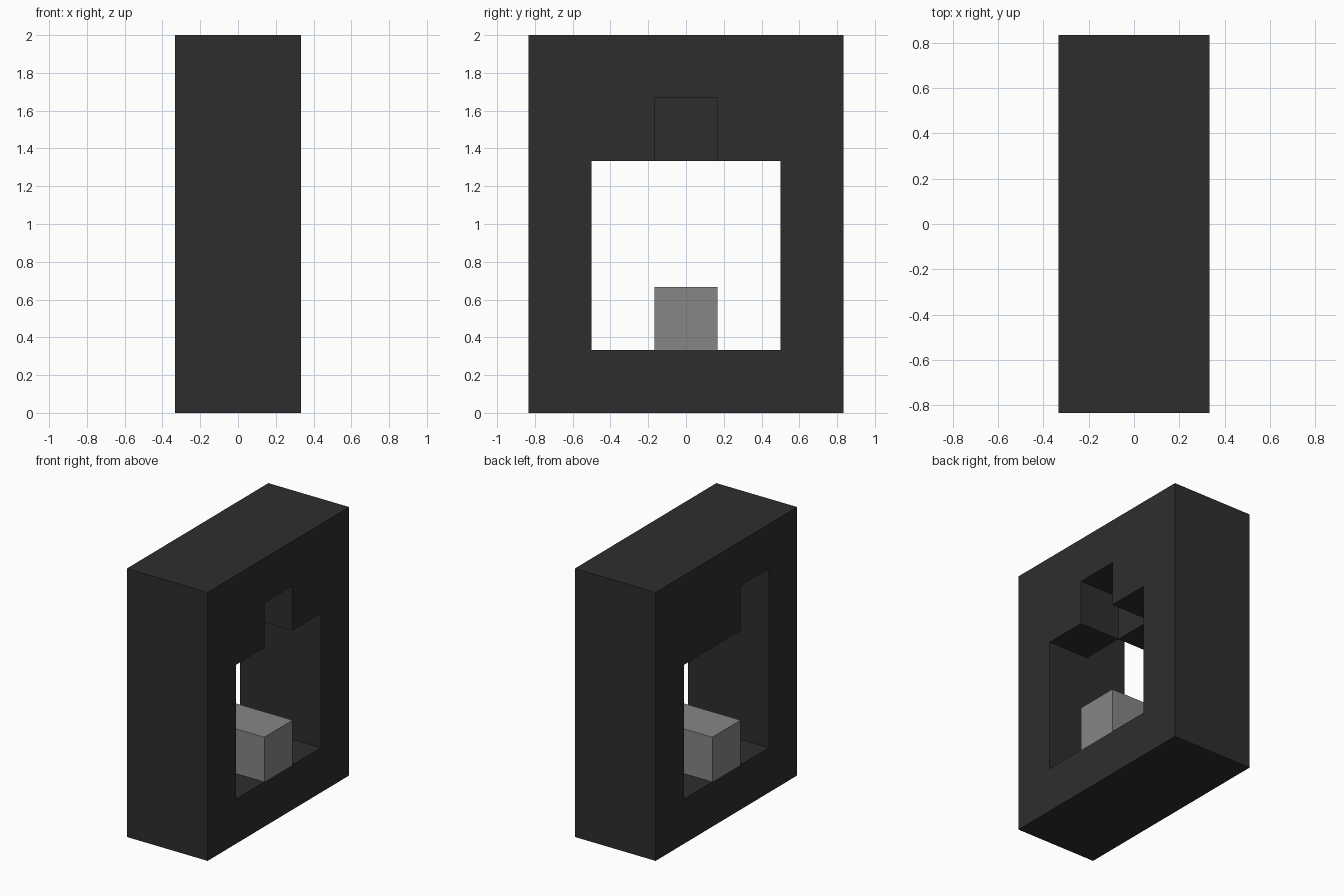
import bpy
import bmesh
from mathutils import Vector

if "Cube" in bpy.data.objects:
    bpy.data.objects.remove(bpy.data.objects["Cube"], do_unlink=True)

U = 1 / 6  # every part sits on this grid step


def material(name, value):
    mat = bpy.data.materials.new(name)
    mat.use_nodes = True
    colour = (value, value, value, 1)
    mat.diffuse_color = colour
    mat.node_tree.nodes["Principled BSDF"].inputs["Base Color"].default_value = colour
    return mat


def box(name, low, high, mat):
    """Box between two corners given in grid steps."""
    low, high = Vector(low) * U, Vector(high) * U
    bm = bmesh.new()
    bmesh.ops.create_cube(bm, size=1)
    bmesh.ops.scale(bm, vec=high - low, verts=bm.verts)
    bmesh.ops.translate(bm, vec=(low + high) / 2, verts=bm.verts)
    mesh = bpy.data.meshes.new(name)
    bm.to_mesh(mesh)
    bm.free()
    mesh.materials.append(mat)
    obj = bpy.data.objects.new(name, mesh)
    bpy.context.collection.objects.link(obj)
    return obj


def cut(target, name, low, high):
    """Subtract a box from the target, then discard the cutter."""
    cutter = box(name, low, high, target.data.materials[0])
    cutter.hide_render = True
    mod = target.modifiers.new(name, "BOOLEAN")
    mod.operation = "DIFFERENCE"
    mod.solver = "EXACT"
    mod.object = cutter
    bpy.context.view_layer.objects.active = target
    bpy.ops.object.modifier_apply(modifier=mod.name)
    bpy.data.objects.remove(cutter, do_unlink=True)


charcoal = material("charcoal", 0.027)
grey = material("mid grey", 0.24)

# Thick upright frame with a square opening through it
frame = box("frame", (-2, -5, 0), (2, 5, 12), charcoal)
cut(frame, "opening_cutter", (-3, -3, 2), (3, 3, 8))

# Half-depth notches above the opening: one centred, one at the front corner
cut(frame, "left_notch_cutter", (0, -1, 7), (3, 1, 10))
cut(frame, "right_notch_cutter", (-3, -3, 7), (0, -1, 10))

# Block resting on the sill, flush with both sides
box("sill_block", (-2, -1, 2), (2, 1, 4), grey)
